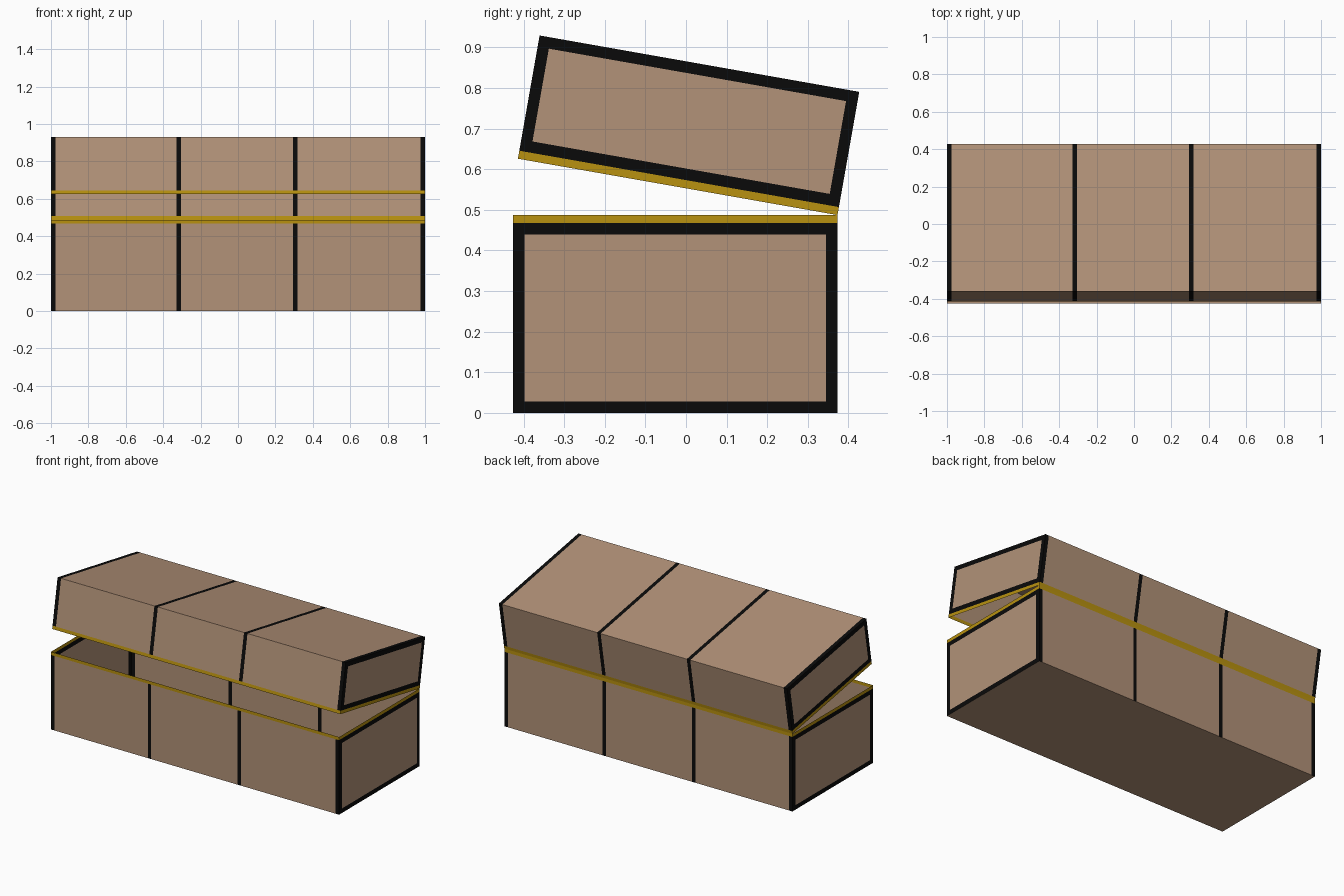
import bpy
import bmesh
from math import radians
from mathutils import Matrix, Vector

default = bpy.data.objects.get("Cube")
if default:
    bpy.data.objects.remove(default, do_unlink=True)


def make_material(name, colour):
    mat = bpy.data.materials.new(name)
    mat.use_nodes = True
    mat.diffuse_color = (*colour, 1)
    mat.node_tree.nodes["Principled BSDF"].inputs["Base Color"].default_value = (*colour, 1)
    return mat


BROWN, BLACK, GOLD = range(3)
MATERIALS = [
    make_material("brown leather", (0.445, 0.287, 0.188)),
    make_material("black strap", (0.003, 0.003, 0.003)),
    make_material("gold trim", (0.479, 0.283, 0.005)),
]

DEPTH = 0.799            # front to back
HINGE = Vector((0, 0.373, 0.487))
RIM = 0.02               # gold trim height
FRAME = 0.028            # border on the end panels
STRAP = 0.024            # strap width
STRAPS = (-1 + STRAP / 2, -0.316, 0.306, 1 - STRAP / 2)


def open_shell(name, height, direction, strapped_closed_side):
    """Thin box, open at the hinge plane, extending up (1) or down (-1)."""
    bm = bmesh.new()
    bmesh.ops.create_cube(bm, size=1)
    bmesh.ops.transform(
        bm, verts=bm.verts,
        matrix=Matrix.Translation((0, -DEPTH / 2, direction * height / 2))
        @ Matrix.Diagonal((2, DEPTH, height, 1)))
    bmesh.ops.delete(bm, geom=[f for f in bm.faces if f.normal.z * direction < -0.5],
                     context='FACES_ONLY')

    # Cut the borders of the straps, end frames and trim
    cuts = [((1, 0, 0), x + s * STRAP / 2) for x in STRAPS for s in (-1, 1)]
    cuts += [((0, 1, 0), y) for y in (-FRAME, FRAME - DEPTH)]
    cuts += [((0, 0, 1), direction * z) for z in (RIM, RIM + FRAME, height - FRAME)]
    for axis, offset in cuts:
        if abs(offset) < 0.9999 or axis[0] == 0:
            bmesh.ops.bisect_plane(bm, geom=bm.verts[:] + bm.edges[:] + bm.faces[:],
                                   plane_co=Vector(axis) * offset, plane_no=axis)

    # Colour each panel by its direction and position
    for face in bm.faces:
        c, n = face.calc_center_median(), face.normal
        z = c.z * direction
        on_strap = any(abs(c.x - x) < STRAP / 2 for x in STRAPS)
        on_frame = (c.y > -FRAME or c.y < FRAME - DEPTH
                    or z < RIM + FRAME or z > height - FRAME)
        if abs(n.z) > 0.5:
            black = on_strap and strapped_closed_side
        elif abs(n.x) > 0.5:
            black = on_frame
        else:
            black = on_strap
        face.material_index = GOLD if z < RIM else BLACK if black else BROWN

    mesh = bpy.data.meshes.new(name)
    bm.to_mesh(mesh)
    bm.free()
    for mat in MATERIALS:
        mesh.materials.append(mat)
    obj = bpy.data.objects.new(name, mesh)
    obj.location = HINGE
    bpy.context.collection.objects.link(obj)
    return obj


# Chest body, open at the top
open_shell("chest_body", HINGE.z, -1, False)

# Lid, tilted open about the back edge
lid = open_shell("chest_lid", 0.308, 1, True)
lid.rotation_euler.x = radians(-10)
